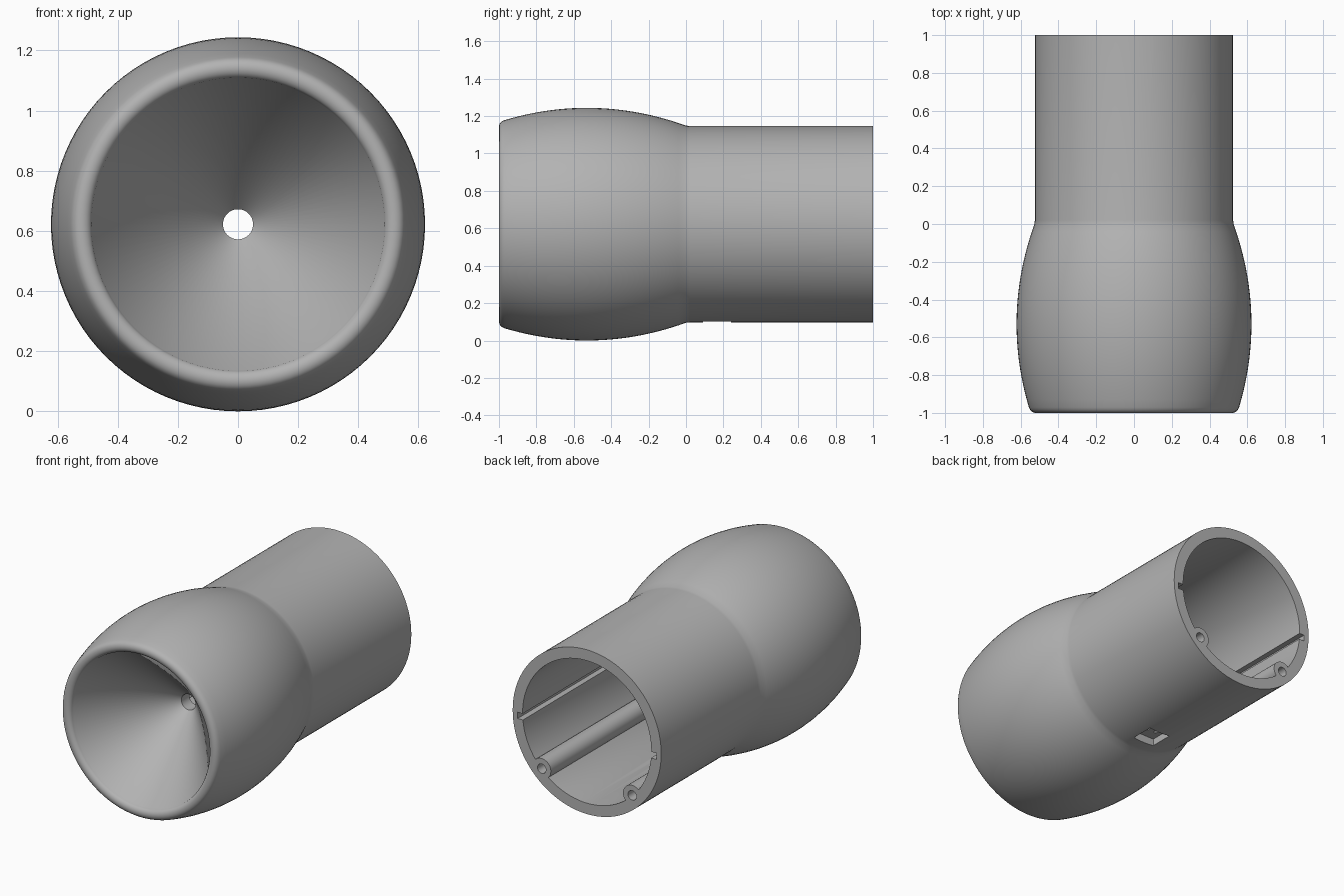
import bpy, bmesh, math
from mathutils import Matrix, Vector

if "Cube" in bpy.data.objects:
    bpy.data.objects.remove(bpy.data.objects["Cube"], do_unlink=True)

CZ = 0.622      # height of the long axis
SEG = 96

grey = bpy.data.materials.new("plain_grey")
grey.use_nodes = True
colour = (0.45, 0.45, 0.45, 1)
grey.diffuse_color = colour
grey.node_tree.nodes["Principled BSDF"].inputs["Base Color"].default_value = colour


def add_object(name, bm):
    bmesh.ops.recalc_face_normals(bm, faces=bm.faces)
    mesh = bpy.data.meshes.new(name)
    bm.to_mesh(mesh)
    bm.free()
    mesh.materials.append(grey)
    obj = bpy.data.objects.new(name, mesh)
    bpy.context.collection.objects.link(obj)
    return obj


def lathe(name, profile):
    """Spin a closed (radius, y) outline around the long axis."""
    bm = bmesh.new()
    rings = []
    for i in range(SEG):
        a = 2 * math.pi * i / SEG
        rings.append([bm.verts.new((r * math.cos(a), y, CZ + r * math.sin(a)))
                      for r, y in profile])
    n = len(profile)
    for i in range(SEG):
        here, there = rings[i], rings[(i + 1) % SEG]
        for j in range(n):
            k = (j + 1) % n
            bm.faces.new((here[j], here[k], there[k], there[j]))
    return add_object(name, bm)


def rod(name, x, z, radius, y0, y1, sides=32):
    bm = bmesh.new()
    place = Matrix.Translation((x, (y0 + y1) / 2, CZ + z)) @ Matrix.Rotation(math.pi / 2, 4, 'X')
    bmesh.ops.create_cone(bm, cap_ends=True, segments=sides, radius1=radius,
                          radius2=radius, depth=y1 - y0, matrix=place)
    return add_object(name, bm)


def box(name, centre, size):
    bm = bmesh.new()
    place = Matrix.Translation(Vector(centre) + Vector((0, 0, CZ)))
    bmesh.ops.create_cube(bm, size=1, matrix=place @ Matrix.Diagonal((*size, 1)))
    return add_object(name, bm)


def combine(target, tool, operation):
    mod = target.modifiers.new(operation.title(), 'BOOLEAN')
    mod.operation, mod.solver, mod.object = operation, 'EXACT', tool
    bpy.context.view_layer.objects.active = target
    bpy.ops.object.modifier_apply(modifier=mod.name)
    bpy.data.objects.remove(tool, do_unlink=True)


def bulge(y, drop=0):
    return 0.622 - drop - 0.338 * (y + 0.53) ** 2


# Outline: tube, bulged head, rounded rim, funnel, then the hollow inside
outline = [(0.525, 1.05), (0.525, 0.02)]
outline += [(bulge(-0.97 * i / 24), -0.97 * i / 24) for i in range(25)]
for i in range(1, 9):
    a = math.pi * i / 9
    outline.append((0.52 + 0.034 * math.cos(a), -0.97 - 0.03 * math.sin(a)))
outline += [(0.485, -0.965), (0.05, -0.5), (0.05, -0.42), (0.42, -0.81)]
outline += [(bulge(y, 0.07), y) for y in (-0.8, -0.6, -0.4, -0.2, 0)]
outline.append((0.455, 1.05))
body = lathe("horn_body", outline)

# Screw posts along the lower inside wall
for side in (-1, 1):
    combine(body, rod("screw_post", side * 0.32, -0.32, 0.065, -0.05, 1.05), 'UNION')

# Trim the open end flat
combine(body, box("end_trim", (0, 1.2, 0), (2, 0.4, 2)), 'DIFFERENCE')

# Screw holes and side slots
for side in (-1, 1):
    combine(body, rod("screw_hole", side * 0.32, -0.32, 0.03, 0.4, 1.1, 24), 'DIFFERENCE')
    combine(body, box("board_slot", (side * 0.44, 0.6, -0.025), (0.1, 1.1, 0.04)), 'DIFFERENCE')

# Square socket underneath with two wire holes
combine(body, box("socket", (0, 0.165, -0.52), (0.15, 0.15, 0.09)), 'DIFFERENCE')
for side in (-1, 1):
    combine(body, box("wire_hole", (side * 0.03, 0.165, -0.46), (0.022, 0.022, 0.15)), 'DIFFERENCE')

bpy.ops.object.select_all(action='DESELECT')
body.select_set(True)
bpy.context.view_layer.objects.active = body
bpy.ops.object.shade_smooth_by_angle(angle=math.radians(32))
